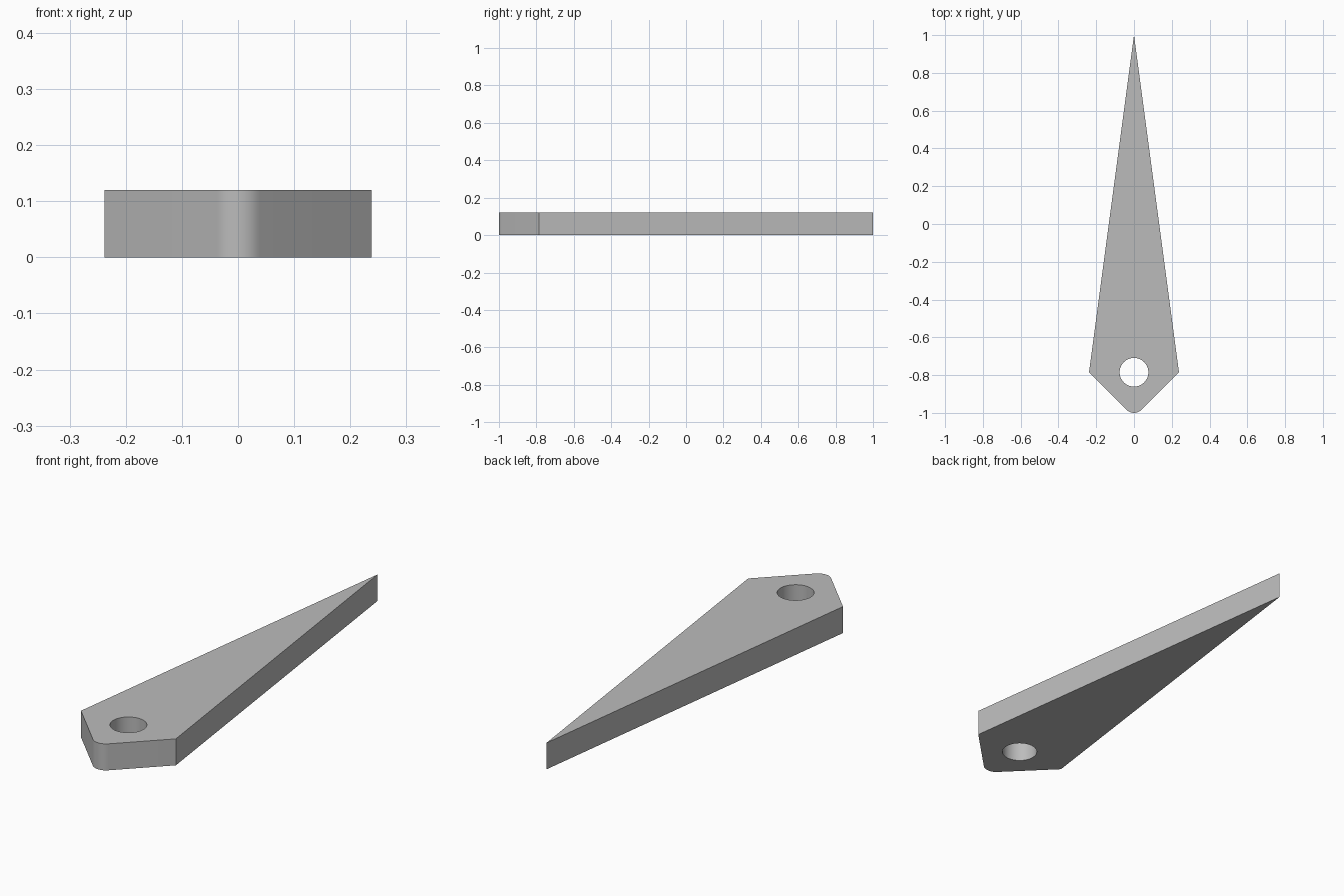
import bpy
import bmesh
from math import cos, sin, pi, radians
from mathutils import Vector

cube = bpy.data.objects.get("Cube")
if cube:
    bpy.data.objects.remove(cube, do_unlink=True)

THICKNESS = 0.12
HALF_WIDTH = 0.238
SHOULDER_Y = -0.785
NOSE_RADIUS = 0.055
HOLE_RADIUS = 0.076


def arc(center_y, radius, start, end, steps):
    """Points along an arc centred on x = 0, angles in degrees."""
    angles = [radians(start + (end - start) * i / steps) for i in range(steps + 1)]
    return [Vector((radius * cos(a), center_y + radius * sin(a), 0)) for a in angles]


def add_loop(bm, points):
    verts = [bm.verts.new(p) for p in points]
    return [bm.edges.new((v, verts[i - 1])) for i, v in enumerate(verts)]


grey = bpy.data.materials.new("mid_grey")
grey.use_nodes = True
color = (0.5, 0.5, 0.5, 1)
grey.diffuse_color = color
grey.node_tree.nodes["Principled BSDF"].inputs["Base Color"].default_value = color

# Pointer outline: sharp tip, two shoulders and a rounded nose
outline = [Vector((0, 1, 0)), Vector((-HALF_WIDTH, SHOULDER_Y, 0))]
outline += arc(-1 + NOSE_RADIUS, NOSE_RADIUS, 225, 315, 12)
outline.append(Vector((HALF_WIDTH, SHOULDER_Y, 0)))

# Pivot hole
hole = arc(SHOULDER_Y, HOLE_RADIUS, 0, 360, 48)[:-1]

# Fill between the two loops and extrude to a flat plate
bm = bmesh.new()
edges = add_loop(bm, outline) + add_loop(bm, hole)
bmesh.ops.triangle_fill(bm, edges=edges, use_beauty=True, normal=(0, 0, 1))
result = bmesh.ops.extrude_face_region(bm, geom=bm.faces[:], use_keep_orig=True)
top = [g for g in result["geom"] if isinstance(g, bmesh.types.BMVert)]
bmesh.ops.translate(bm, verts=top, vec=(0, 0, THICKNESS))
bmesh.ops.recalc_face_normals(bm, faces=bm.faces[:])

mesh = bpy.data.meshes.new("pointer_plate")
bm.to_mesh(mesh)
bm.free()
mesh.materials.append(grey)
plate = bpy.data.objects.new("pointer_plate", mesh)
bpy.context.collection.objects.link(plate)

# Smooth the nose and hole, keep the corners crisp
bpy.ops.object.select_all(action="DESELECT")
plate.select_set(True)
bpy.context.view_layer.objects.active = plate
bpy.ops.object.shade_smooth_by_angle(angle=radians(30))
